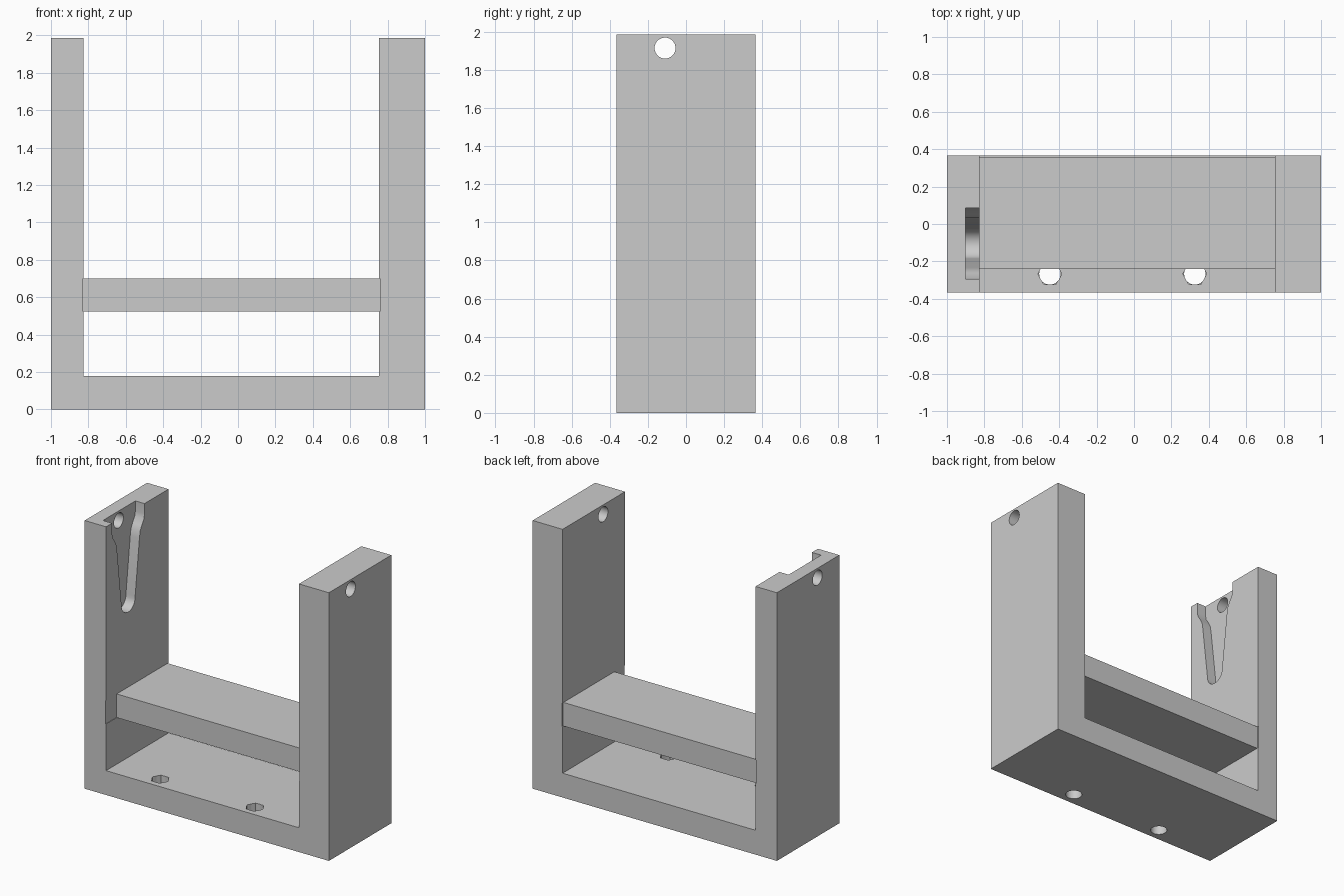
import bpy, bmesh, math
from mathutils import Vector

cube = bpy.data.objects.get("Cube")
if cube:
    bpy.data.objects.remove(cube, do_unlink=True)

grey = bpy.data.materials.new("plain grey")
grey.use_nodes = True
COLOUR = (0.6, 0.6, 0.6, 1)
grey.diffuse_color = COLOUR
grey.node_tree.nodes["Principled BSDF"].inputs["Base Color"].default_value = COLOUR

# Each axis takes profile points (u, v) and a distance w along the axis
PLACE = {
    "x": lambda u, v, w: (w, u, v),
    "y": lambda u, v, w: (u, w, v),
    "z": lambda u, v, w: (u, v, w),
}


def prism(name, profile, axis, start, end):
    """Extrude a closed profile along an axis."""
    bm = bmesh.new()
    face = bm.faces.new([bm.verts.new(PLACE[axis](u, v, start)) for u, v in profile])
    new = bmesh.ops.extrude_face_region(bm, geom=[face])["geom"]
    shift = Vector(PLACE[axis](0, 0, end - start))
    bmesh.ops.translate(bm, vec=shift, verts=[g for g in new if isinstance(g, bmesh.types.BMVert)])
    bmesh.ops.recalc_face_normals(bm, faces=bm.faces)
    mesh = bpy.data.meshes.new(name)
    bm.to_mesh(mesh)
    bm.free()
    mesh.materials.append(grey)
    obj = bpy.data.objects.new(name, mesh)
    bpy.context.collection.objects.link(obj)
    return obj


def rect(u0, u1, v0, v1):
    return [(u0, v0), (u1, v0), (u1, v1), (u0, v1)]


def ring(u, v, radius, sides, first=0.0, sweep=math.tau):
    step = sweep / sides
    return [(u + radius * math.cos(first + i * step),
             v + radius * math.sin(first + i * step)) for i in range(sides)]


def cut(target, cutter):
    """Subtract a cutter and discard it."""
    mod = target.modifiers.new("cut", "BOOLEAN")
    mod.operation = "DIFFERENCE"
    mod.solver = "EXACT"
    mod.object = cutter
    bpy.ops.object.select_all(action="DESELECT")
    bpy.context.view_layer.objects.active = target
    target.select_set(True)
    bpy.ops.object.modifier_apply(modifier=mod.name)
    bpy.data.objects.remove(cutter, do_unlink=True)


TOP, DEPTH = 1.985, 0.365
INNER_R, INNER_L = -0.825, 0.755

# U-shaped frame: base and two uprights of different thickness
frame = prism("frame", [(-1, 0), (1, 0), (1, TOP), (INNER_L, TOP), (INNER_L, 0.18),
                        (INNER_R, 0.18), (INNER_R, TOP), (-1, TOP)], "y", -DEPTH, DEPTH)

# Shallow grooves that locate the shelf
cut(frame, prism("groove_cutter", rect(INNER_R - 0.004, INNER_L + 0.005, 0.525, 0.70),
                 "y", -0.5, 0.5))

# Tapered keyhole slot in the thin upright, open at the top
SLOT_Y = -0.105
side = [(0.19, 2.1), (0.19, 1.91), (0.183, 1.875), (0.157, 1.835),
        (0.138, 1.80), (0.13, 1.75), (0.08, 1.34)]
slot = [(SLOT_Y + w, z) for w, z in side]
slot += ring(SLOT_Y, 1.335, 0.08, 16, 0, -math.pi)[1:]
slot += [(SLOT_Y - w, z) for w, z in reversed(side)]
cut(frame, prism("slot_cutter", slot, "x", -0.9, -0.7))

# Pin hole through both uprights
cut(frame, prism("pin_hole_cutter", ring(-0.11, 1.915, 0.055, 40), "x", -1.2, 1.2))

# Screw holes in the base with hexagonal nut pockets
for x in (-0.45, 0.325):
    cut(frame, prism("screw_cutter", ring(x, -0.267, 0.057, 32), "z", -0.1, 0.3))
    cut(frame, prism("nut_cutter", ring(x, -0.267, 0.064, 6), "z", 0.09, 0.3))

# Shelf between the uprights
shelf = prism("shelf", rect(INNER_R - 0.004, INNER_L + 0.005, 0.525, 0.70), "y", -0.24, 0.355)

bpy.ops.object.select_all(action="DESELECT")
bpy.context.view_layer.objects.active = frame
frame.select_set(True)
bpy.ops.object.shade_smooth_by_angle(angle=math.radians(30))
